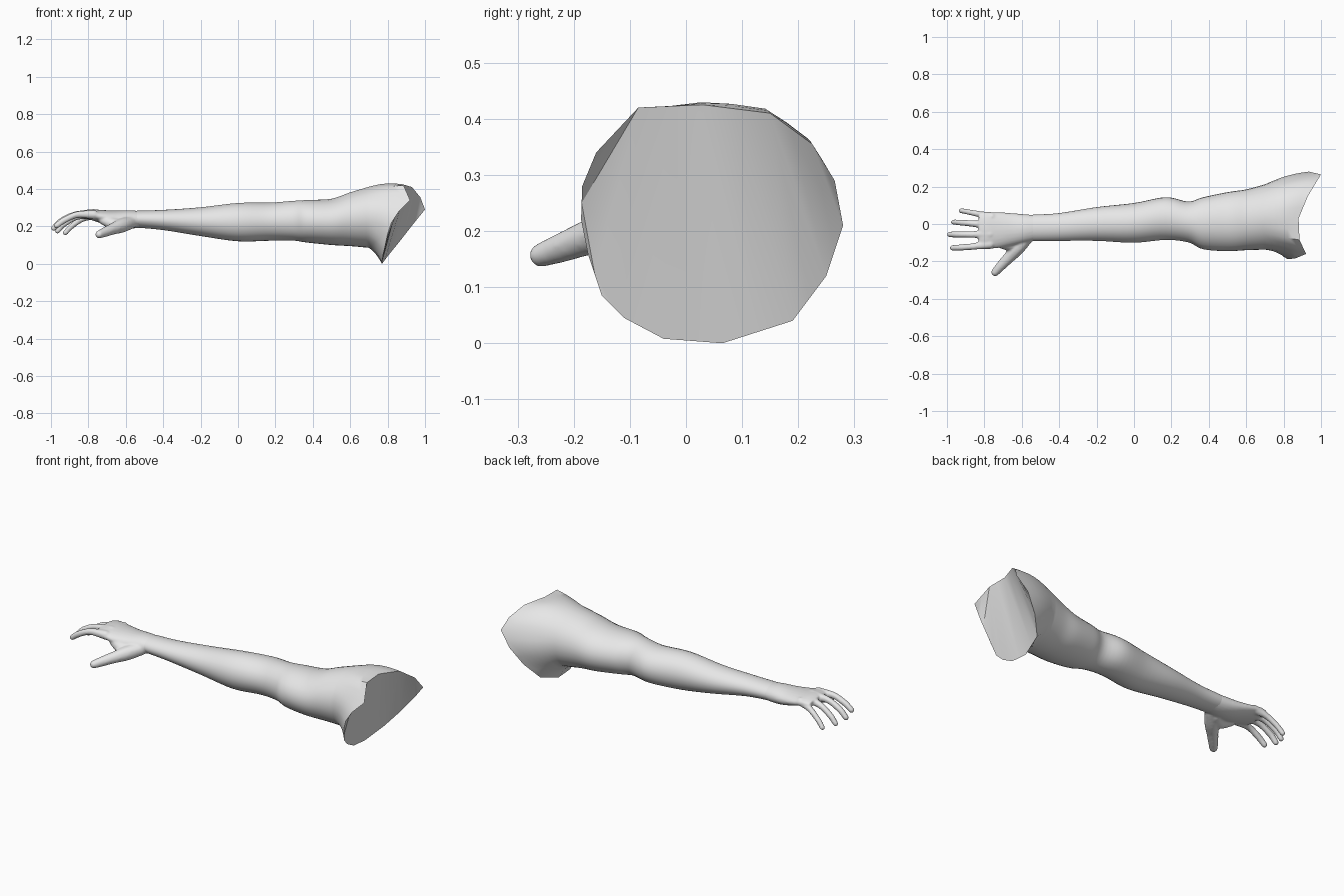
import bpy, bmesh, math
from mathutils import Vector, Matrix

skin = bpy.data.materials.new("pale_grey")
skin.diffuse_color = (0.8, 0.8, 0.8, 1)


def spline(rows, steps):
    """Smooth curve through rows of numbers (Catmull-Rom)."""
    rows = [Vector(r) for r in rows]
    out = []
    for i in range(len(rows) - 1):
        p0, p1 = rows[max(i - 1, 0)], rows[i]
        p2, p3 = rows[i + 1], rows[min(i + 2, len(rows) - 1)]
        for s in range(steps):
            t = s / steps
            out.append(0.5 * (2 * p1 + (p2 - p0) * t + (2 * p0 - 5 * p1 + 4 * p2 - p3) * t * t
                              + (3 * p1 - p0 - 3 * p2 + p3) * t ** 3))
    return out + [rows[-1]]


def section(row, angles):
    """Oval ring from x, y low, y high, z low, z high."""
    x, y0, y1, z0, z1 = row
    return [Vector((x, (y0 + y1) / 2 + (y1 - y0) / 2 * math.cos(a),
                    (z0 + z1) / 2 + (z1 - z0) / 2 * math.sin(a))) for a in angles]


def loft(bm, rings, start_cap, end_cap):
    vs = [[bm.verts.new(p) for p in r] for r in rings]
    n = len(vs[0])
    for a, b in zip(vs, vs[1:]):
        for i in range(n):
            bm.faces.new((a[i], a[(i + 1) % n], b[(i + 1) % n], b[i]))
    if start_cap:
        bm.faces.new(vs[0][::-1])
    if end_cap:
        cap = bm.faces.new(vs[-1])
        bmesh.ops.triangulate(bm, faces=[cap])


def make(name, bm):
    bmesh.ops.recalc_face_normals(bm, faces=bm.faces)
    me = bpy.data.meshes.new(name)
    bm.to_mesh(me)
    bm.free()
    ob = bpy.data.objects.new(name, me)
    bpy.context.collection.objects.link(ob)
    me.materials.append(skin)
    return ob


# Cut edge of the shoulder, counted from the back over the top
rim = [(0.935, 0.28, 0.21), (1.0, 0.265, 0.29), (0.975, 0.225, 0.355), (0.93, 0.15, 0.41),
       (0.88, 0.03, 0.425), (0.885, -0.085, 0.42), (0.92, -0.16, 0.34), (0.86, -0.185, 0.28),
       (0.82, -0.187, 0.22), (0.80, -0.175, 0.16), (0.785, -0.15, 0.085), (0.775, -0.11, 0.045),
       (0.77, -0.04, 0.008), (0.77, 0.065, 0.0), (0.80, 0.19, 0.04), (0.865, 0.25, 0.12)]
rim = [Vector(p) for p in rim]
rim = [q for i, p in enumerate(rim) for q in (p, (p + rim[(i + 1) % len(rim)]) / 2)]
angles = [math.atan2((p.z - 0.21) / 0.21, (p.y - 0.05) / 0.235) for p in rim]

# Arm: wrist, forearm, elbow, upper arm
stations = [(-0.54, -0.09, 0.05, 0.193, 0.284), (-0.40, -0.09, 0.058, 0.18, 0.288),
            (-0.20, -0.09, 0.09, 0.148, 0.302), (0.0, -0.10, 0.112, 0.12, 0.325),
            (0.17, -0.085, 0.143, 0.123, 0.327), (0.29, -0.098, 0.12, 0.124, 0.336),
            (0.37, -0.135, 0.143, 0.113, 0.341), (0.50, -0.145, 0.17, 0.10, 0.348),
            (0.60, -0.14, 0.185, 0.094, 0.382), (0.70, -0.137, 0.212, 0.085, 0.412)]
rings = [section(r, angles) for r in spline(stations, 5)]

# Shoulder: blends the last oval out to the cut edge
last = rings[-1]
for k in range(1, 7):
    t = k / 6
    ring = []
    for p, q, a in zip(last, rim, angles):
        bulge = 0.016 * math.sin(math.pi * t) * (math.cos(a) + math.sin(a)) / 1.4
        ring.append(p.lerp(q, t) + Vector((0, math.cos(a), math.sin(a))) * bulge)
    rings.append(ring)
bm = bmesh.new()
loft(bm, rings, False, True)
arm = make("arm", bm)
bpy.context.view_layer.objects.active = arm
arm.select_set(True)
bpy.ops.object.shade_smooth_by_angle(angle=math.radians(40))

# Palm
bm = bmesh.new()
palm = [(-0.51, -0.085, 0.046, 0.194, 0.28), (-0.58, -0.10, 0.052, 0.188, 0.286),
        (-0.65, -0.115, 0.058, 0.195, 0.284), (-0.72, -0.128, 0.063, 0.213, 0.287),
        (-0.79, -0.134, 0.065, 0.235, 0.291), (-0.83, -0.126, 0.058, 0.245, 0.283)]
turn = [math.tau * i / 24 for i in range(24)]
loft(bm, [section(r, turn) for r in spline(palm, 3)], True, True)

# Fingers and thumb: paths of x, y, z, radius, filled with overlapping balls
digits = [
    [(-0.77, -0.108, 0.262, 0.025), (-0.86, -0.120, 0.262, 0.018),
     (-0.93, -0.126, 0.232, 0.017), (-0.97, -0.128, 0.203, 0.015)],
    [(-0.77, -0.055, 0.268, 0.025), (-0.87, -0.056, 0.262, 0.018),
     (-0.945, -0.056, 0.228, 0.017), (-0.985, -0.056, 0.190, 0.015)],
    [(-0.77, -0.008, 0.264, 0.024), (-0.86, 0.002, 0.252, 0.018),
     (-0.93, 0.008, 0.212, 0.016), (-0.965, 0.010, 0.175, 0.014)],
    [(-0.76, 0.038, 0.26, 0.023), (-0.83, 0.053, 0.241, 0.017),
     (-0.89, 0.065, 0.200, 0.015), (-0.923, 0.071, 0.165, 0.014)],
    [(-0.57, -0.07, 0.222, 0.034), (-0.62, -0.125, 0.205, 0.038),
     (-0.665, -0.175, 0.188, 0.031), (-0.71, -0.222, 0.170, 0.026),
     (-0.742, -0.258, 0.157, 0.021)],
    [(-0.60, -0.075, 0.215, 0.034), (-0.66, -0.11, 0.212, 0.032),
     (-0.72, -0.10, 0.235, 0.026)],
]
for path in digits:
    for x, y, z, r in spline(path, 7):
        bmesh.ops.create_icosphere(bm, subdivisions=2, radius=r * 1.04,
                                   matrix=Matrix.Translation((x, y, z)))
hand = make("hand", bm)

# Fuse the hand into one smooth skin
fuse = hand.modifiers.new("fuse", 'REMESH')
fuse.mode = 'VOXEL'
fuse.voxel_size = 0.006
fuse.use_smooth_shade = True
soft = hand.modifiers.new("soften", 'SMOOTH')
soft.factor = 0.5
soft.iterations = 5
